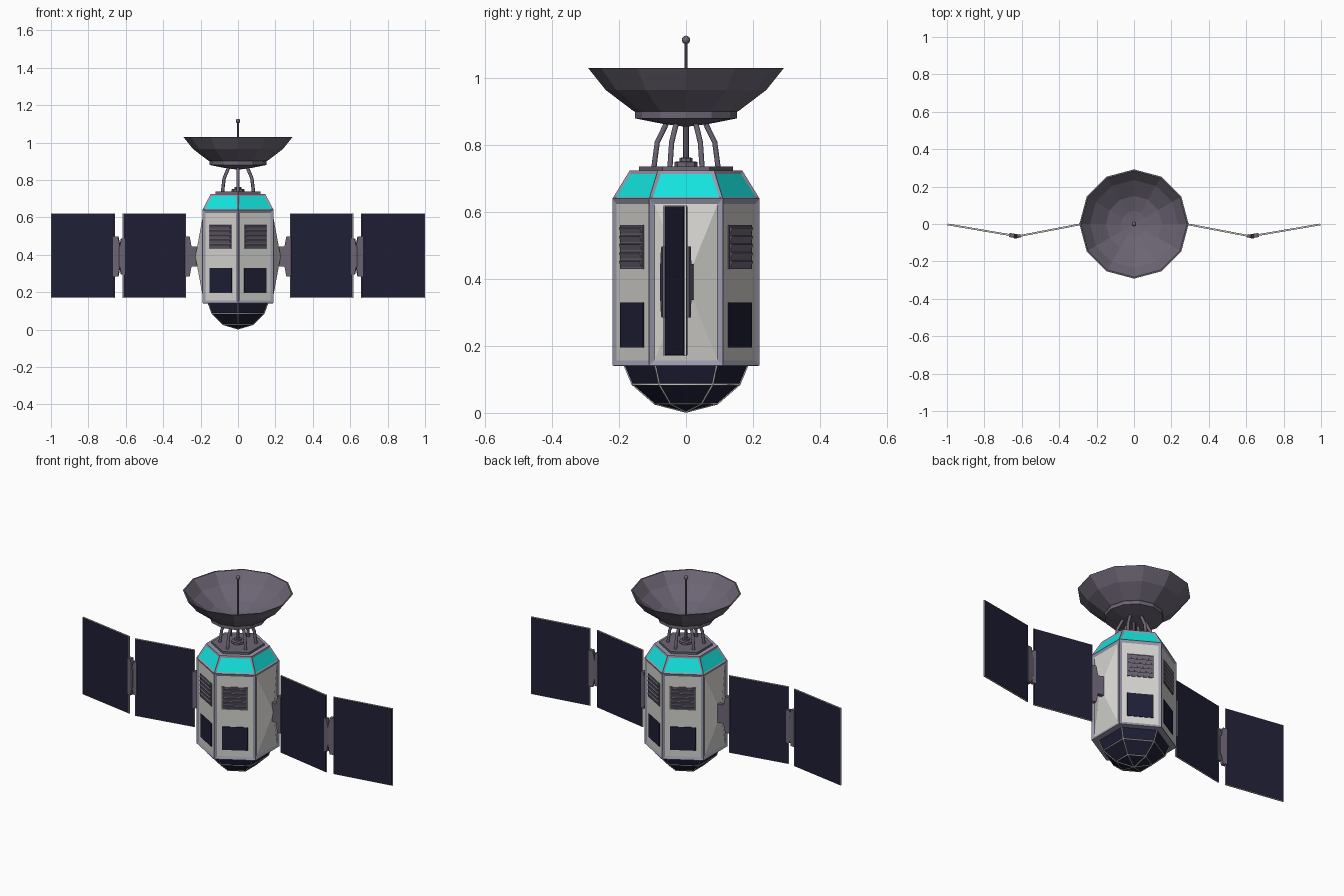
import bpy, bmesh, math
from mathutils import Matrix, Vector

if "Cube" in bpy.data.objects:
    bpy.data.objects.remove(bpy.data.objects["Cube"])


def material(name, r, g, b):
    m = bpy.data.materials.new(name)
    lin = [((c / 255 + 0.055) / 1.055) ** 2.4 for c in (r, g, b)]
    m.diffuse_color = (*lin, 1)
    m.use_nodes = True
    m.node_tree.nodes["Principled BSDF"].inputs["Base Color"].default_value = m.diffuse_color
    return m


FRAME = material("frame grey lilac", 155, 154, 174)
WHITE = material("panel white", 212, 211, 207)
GREY = material("metal grey", 108, 101, 116)
NAVY = material("solar navy", 31, 31, 54)
CYAN = material("window cyan", 20, 228, 222)


def finish(bm, name, *mats, matrix=Matrix()):
    bm.transform(matrix)
    bmesh.ops.recalc_face_normals(bm, faces=bm.faces[:])
    me = bpy.data.meshes.new(name)
    bm.to_mesh(me)
    bm.free()
    ob = bpy.data.objects.new(name, me)
    for m in mats:
        me.materials.append(m)
    bpy.context.collection.objects.link(ob)
    return ob


def lathe_mesh(profile, n, phase=0.0):
    """Polygonal turned solid from (radius, z) points; radius 0 gives a tip."""
    bm = bmesh.new()
    rings = []
    for r, z in profile:
        if r == 0:
            rings.append([bm.verts.new((0, 0, z))])
        else:
            rings.append([bm.verts.new((r * math.cos(phase + i * math.tau / n),
                                        r * math.sin(phase + i * math.tau / n), z)) for i in range(n)])
    for a, b in zip(rings, rings[1:]):
        for i in range(n):
            j = (i + 1) % n
            quad = [a[i % len(a)], a[j % len(a)], b[j % len(b)], b[i % len(b)]]
            bm.faces.new(list(dict.fromkeys(quad)))
    for end in (rings[0], rings[-1]):
        if len(end) > 1:
            bm.faces.new(end)
    bmesh.ops.recalc_face_normals(bm, faces=bm.faces[:])
    return bm


def box(name, x, y, z, mat, matrix=Matrix()):
    """Box from (min, max) ranges."""
    bm = bmesh.new()
    bmesh.ops.create_cube(bm, size=1)
    c = [(q[0] + q[1]) / 2 for q in (x, y, z)]
    s = [q[1] - q[0] for q in (x, y, z)]
    bm.transform(Matrix.Translation(c) @ Matrix.Diagonal((*s, 1)))
    return finish(bm, name, mat, matrix=matrix)


def plate(name, pts, half, mat, matrix):
    """Flat outline in x-z, given thickness along y."""
    bm = bmesh.new()
    f = bm.faces.new([bm.verts.new((x, -half, z)) for x, z in pts])
    ext = bmesh.ops.extrude_face_region(bm, geom=[f])
    bmesh.ops.translate(bm, vec=(0, 2 * half, 0),
                        verts=[v for v in ext["geom"] if isinstance(v, bmesh.types.BMVert)])
    return finish(bm, name, mat, matrix=matrix)


def tubes(name, paths, radius, mat):
    """Thin rods along polylines, as one object."""
    cu = bpy.data.curves.new(name, "CURVE")
    cu.dimensions = "3D"
    cu.bevel_depth = radius
    cu.bevel_resolution = 1
    cu.use_fill_caps = True
    for path in paths:
        sp = cu.splines.new("POLY")
        sp.points.add(len(path) - 1)
        for p, co in zip(sp.points, path):
            p.co = (*co, 1)
    cu.materials.append(mat)
    ob = bpy.data.objects.new(name, cu)
    bpy.context.collection.objects.link(ob)


def hexpoint(r, z, i):
    a = math.pi / 2 + i * math.pi / 3
    return (r * math.cos(a), r * math.sin(a), z)


# Hexagonal body with inset side panels and shoulder windows
bm = lathe_mesh([(0.195, 0.14), (0.22, 0.141), (0.22, 0.64), (0.168, 0.725)], 6, math.pi / 2)
sides = [f for f in bm.faces if abs(f.normal.z) < 0.1]
shoulders = [f for f in bm.faces if 0.1 < f.normal.z < 0.9]
bmesh.ops.inset_individual(bm, faces=sides, thickness=0.022, depth=-0.006)
bmesh.ops.inset_individual(bm, faces=shoulders, thickness=0.014, depth=-0.004)
for f in sides:
    f.material_index = 1
for f in shoulders:
    f.material_index = 2
bm.normal_update()
# Wing sides bulge into a shallow pyramid
wing_sides = [f for f in sides if abs(f.normal.x) > 0.9]
tips = bmesh.ops.poke(bm, faces=wing_sides)["verts"]
for v in tips:
    v.co.x = math.copysign(0.228, v.co.x)
finish(bm, "body", FRAME, WHITE, CYAN)

# Vents and dark windows on the four front and back sides
for deg in (60, 120, 240, 300):
    M = Matrix.Rotation(math.radians(deg), 4, "Z")
    box("side_window", (0.181, 0.188), (-0.068, 0.068), (0.195, 0.33), NAVY, M)
    box("vent_back", (0.181, 0.188), (-0.07, 0.07), (0.43, 0.562), GREY, M)
    for k in range(5):
        S = M @ Matrix.Translation((0.189, 0, 0.446 + k * 0.025)) @ Matrix.Rotation(0.35, 4, "Y")
        box("vent_slat", (-0.004, 0.004), (-0.062, 0.062), (-0.009, 0.009), GREY, S)

# Dark nose underneath with light ribs
NOSE = [(0.184, 0.142), (0.16, 0.085), (0.093, 0.027), (0, 0.003)]
finish(lathe_mesh(NOSE, 6, math.pi / 2), "nose", NAVY)
ribs = [[hexpoint(r, z, i) for r, z in NOSE] for i in range(6)]
ribs += [[hexpoint(r, z, i) for i in range(7)] for r, z in NOSE[1:3]]
tubes("nose_ribs", ribs, 0.003, WHITE)

# Roof plate, hub and dish supports
finish(lathe_mesh([(0.14, 0.722), (0.14, 0.737)], 6, math.pi / 2), "roof_plate", GREY)
finish(lathe_mesh([(0.035, 0.735), (0.035, 0.75), (0.02, 0.752), (0.02, 0.762),
                   (0.009, 0.763), (0.009, 0.87)], 8), "dish_hub", GREY)
tubes("dish_struts", [[hexpoint(r, z, i) for r, z in
                       ((0.096, 0.733), (0.086, 0.808), (0.056, 0.87))] for i in range(6)], 0.009, GREY)

# Twelve-sided dish, outside then inside
finish(lathe_mesh([(0, 0.855), (0.065, 0.863), (0.152, 0.88), (0.152, 0.9), (0.157, 0.902),
                   (0.24, 0.965), (0.292, 1.03), (0.284, 1.03), (0.235, 0.972),
                   (0.15, 0.912), (0.07, 0.885), (0, 0.875)], 12), "dish", GREY)

# Aerial
finish(lathe_mesh([(0.0055, 0.87), (0.0045, 1.115)], 8), "aerial_rod", GREY)
bm = bmesh.new()
bmesh.ops.create_uvsphere(bm, u_segments=10, v_segments=6, radius=0.0125)
finish(bm, "aerial_tip", GREY, matrix=Matrix.Translation((0, 0, 1.115)))

# Folded solar wings, mirrored left and right
FOLD = math.atan2(0.065, 0.34)
LENGTH = 0.345
for sx in (1, -1):
    mirror = Matrix.Diagonal((sx, 1, 1, 1))
    inner = mirror @ Matrix.Translation((0.278, 0, 0)) @ Matrix.Rotation(-FOLD, 4, "Z")
    outer = mirror @ Matrix.Translation((0.658, -0.06, 0)) @ Matrix.Rotation(math.atan2(0.058, 0.34), 4, "Z")
    for name, M in (("inner", inner), ("outer", outer)):
        box(name + "_wing_core", (0, LENGTH), (-0.003, 0.003), (0.17, 0.62), WHITE, M)
        for s in (-1, 1):
            box(name + "_solar_face", (0.003, LENGTH - 0.003), sorted((s * 0.002, s * 0.0045)),
                (0.173, 0.617), NAVY, M)
        # Tapered clamp gripping the panel edge
        reach = -0.075 if name == "inner" else -0.03
        plate(name + "_clamp", [(0.008, 0.285), (0.008, 0.497), (-0.018, 0.497), (-0.028, 0.445),
                                (reach - 0.005, 0.445), (reach - 0.005, 0.337), (-0.028, 0.337),
                                (-0.018, 0.285)], 0.011, GREY, M)
    # Knuckle joining the two panels
    plate("fold_bracket", [(LENGTH - 0.012, 0.295), (LENGTH - 0.012, 0.487), (LENGTH + 0.008, 0.487),
                           (LENGTH + 0.018, 0.44), (LENGTH + 0.018, 0.342), (LENGTH + 0.008, 0.295)],
          0.009, GREY, inner)
    finish(lathe_mesh([(0.012, 0.335), (0.012, 0.447)], 8), "fold_pin", GREY,
           matrix=mirror @ Matrix.Translation((0.636, -0.066, 0)))
